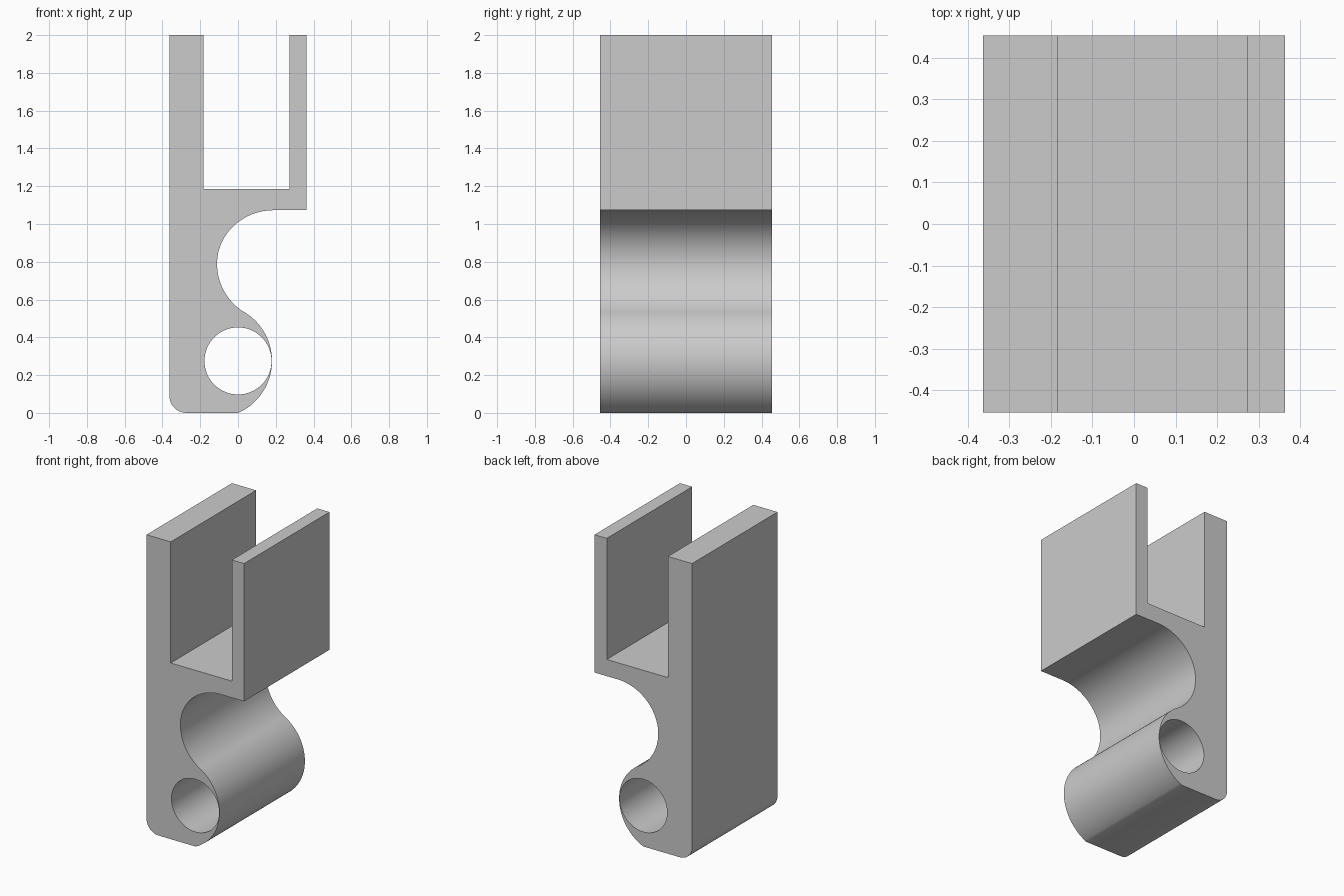
import bpy, bmesh
from math import sin, cos, radians, atan2, degrees

cube = bpy.data.objects.get("Cube")
if cube:
    bpy.data.objects.remove(cube, do_unlink=True)

HALF_DEPTH = 0.454


def arc(cx, cz, rx, rz, start, end, steps):
    """Points along an elliptical arc, angles in degrees."""
    angles = [radians(start + (end - start) * i / steps) for i in range(steps + 1)]
    return [(cx + rx * cos(a), cz + rz * sin(a)) for a in angles]


# Two tangent circles form the S-shaped side: bulge around the bore, then hollow
R = 0.301
bulge, hollow = (-0.121, 0.275), (0.19, 0.79)
join = degrees(atan2(hollow[1] - bulge[1], hollow[0] - bulge[0]))
foot = degrees(atan2(-bulge[1], -bulge[0]))

outline = arc(-0.273, 0.09, 0.09, 0.09, 180, 270, 12)           # rounded heel
outline += arc(*bulge, R, R, foot, join, 40)                    # bulge
outline += arc(*hollow, R, R, 180 + join, 180, 20)[1:]          # lower hollow
outline += arc(*hollow, R, 1.073 - hollow[1], 180, 90, 24)[1:]  # upper hollow
outline += [(0.363, 1.073), (0.363, 2), (0.272, 2), (0.272, 1.185),
            (-0.183, 1.185), (-0.183, 2), (-0.363, 2)]          # fork and slot
bore = arc(0, 0.275, 0.1775, 0.1775, 0, 360, 64)[:-1]

# Fill the profile between outline and bore, then extrude it through the depth
bm = bmesh.new()
edges = []
for loop in (outline, bore):
    verts = [bm.verts.new((x, -HALF_DEPTH, z)) for x, z in loop]
    edges += [bm.edges.new((v, verts[i - 1])) for i, v in enumerate(verts)]
bmesh.ops.triangle_fill(bm, edges=edges, use_beauty=True, normal=(0, -1, 0))
result = bmesh.ops.extrude_face_region(bm, geom=bm.faces[:], use_keep_orig=True)
moved = [g for g in result["geom"] if isinstance(g, bmesh.types.BMVert)]
bmesh.ops.translate(bm, verts=moved, vec=(0, 2 * HALF_DEPTH, 0))
bmesh.ops.recalc_face_normals(bm, faces=bm.faces[:])

mesh = bpy.data.meshes.new("clip_bracket")
bm.to_mesh(mesh)
bm.free()
bracket = bpy.data.objects.new("clip_bracket", mesh)
bpy.context.collection.objects.link(bracket)

# Plain grey
grey = bpy.data.materials.new("plain_grey")
grey.use_nodes = True
colour = (0.6, 0.6, 0.6, 1)
grey.diffuse_color = colour
grey.node_tree.nodes["Principled BSDF"].inputs["Base Color"].default_value = colour
mesh.materials.append(grey)

# Smooth curved walls, crisp edges
bpy.ops.object.select_all(action='DESELECT')
bracket.select_set(True)
bpy.context.view_layer.objects.active = bracket
bpy.ops.object.shade_smooth_by_angle(angle=radians(30))
